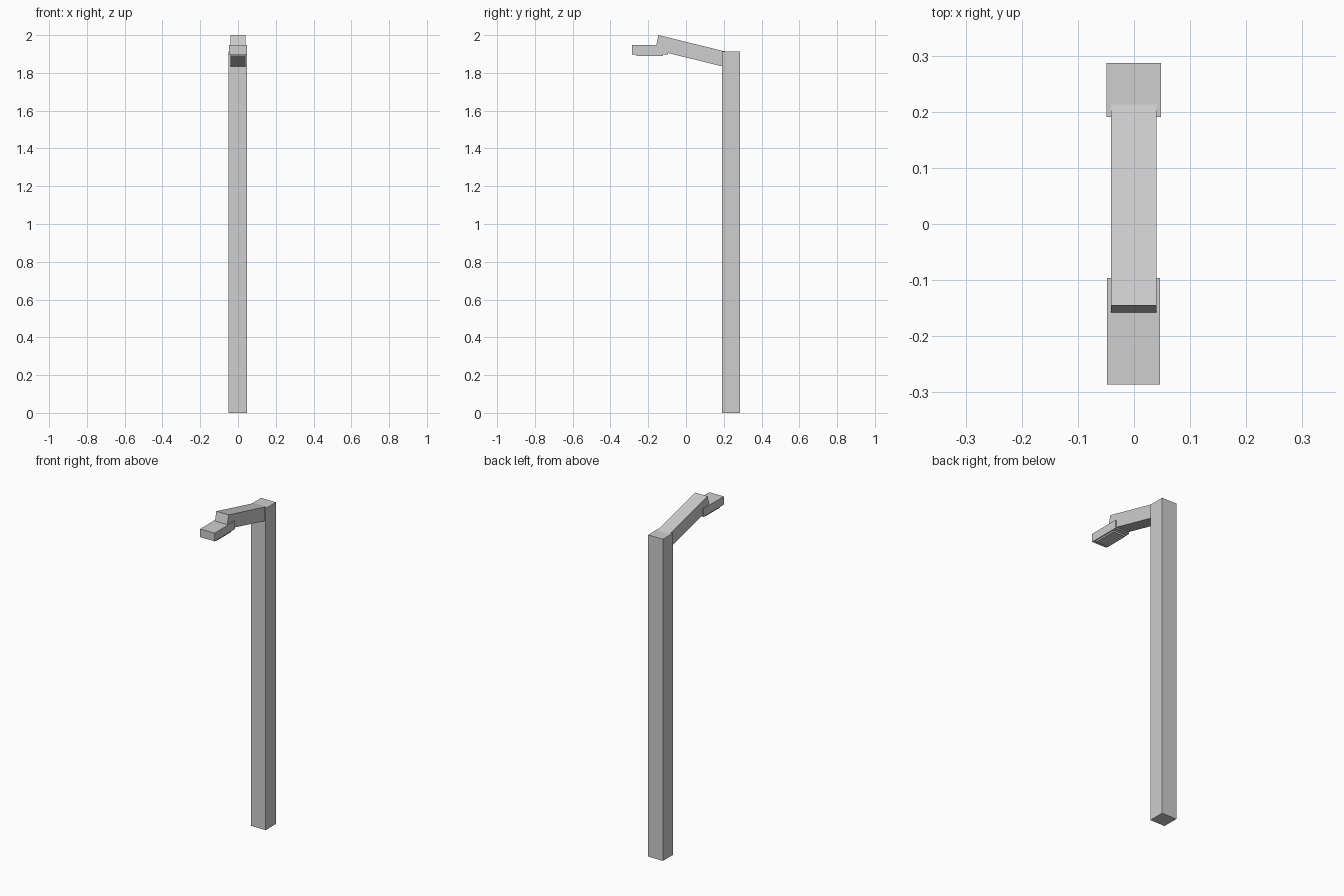
import bpy, bmesh

if "Cube" in bpy.data.objects:
    bpy.data.objects.remove(bpy.data.objects["Cube"])

grey = bpy.data.materials.new("light_grey")
grey.diffuse_color = (0.62, 0.62, 0.62, 1)
grey.use_nodes = True
grey.node_tree.nodes["Principled BSDF"].inputs["Base Color"].default_value = grey.diffuse_color


def extrude_profile(name, points, x0, x1):
    """Solid made from a (y, z) side profile spanning x0 to x1."""
    bm = bmesh.new()
    face = bm.faces.new([bm.verts.new((x0, y, z)) for y, z in points])
    ext = bmesh.ops.extrude_face_region(bm, geom=[face])
    moved = [v for v in ext["geom"] if isinstance(v, bmesh.types.BMVert)]
    bmesh.ops.translate(bm, verts=moved, vec=(x1 - x0, 0, 0))
    bmesh.ops.recalc_face_normals(bm, faces=bm.faces)
    mesh = bpy.data.meshes.new(name)
    bm.to_mesh(mesh)
    bm.free()
    mesh.materials.append(grey)
    obj = bpy.data.objects.new(name, mesh)
    bpy.context.collection.objects.link(obj)
    return obj


def box(name, x, y, z):
    return extrude_profile(
        name, [(y[0], z[0]), (y[1], z[0]), (y[1], z[1]), (y[0], z[1])], *x)


# Upright square post
box("post", (-0.049, 0.048), (0.191, 0.287), (0, 1.912))

# Tilted arm, rising toward the front, rear end sunk into the post
extrude_profile("arm", [(-0.145, 2.0), (0.217, 1.911),
                        (0.198, 1.833), (-0.164, 1.922)], -0.041, 0.040)

# Lamp head and the shallow lens below it
box("lamp_head", (-0.048, 0.0465), (-0.286, -0.096), (1.898, 1.947))
box("lamp_lens", (-0.041, 0.040), (-0.262, -0.121), (1.889, 1.90))
